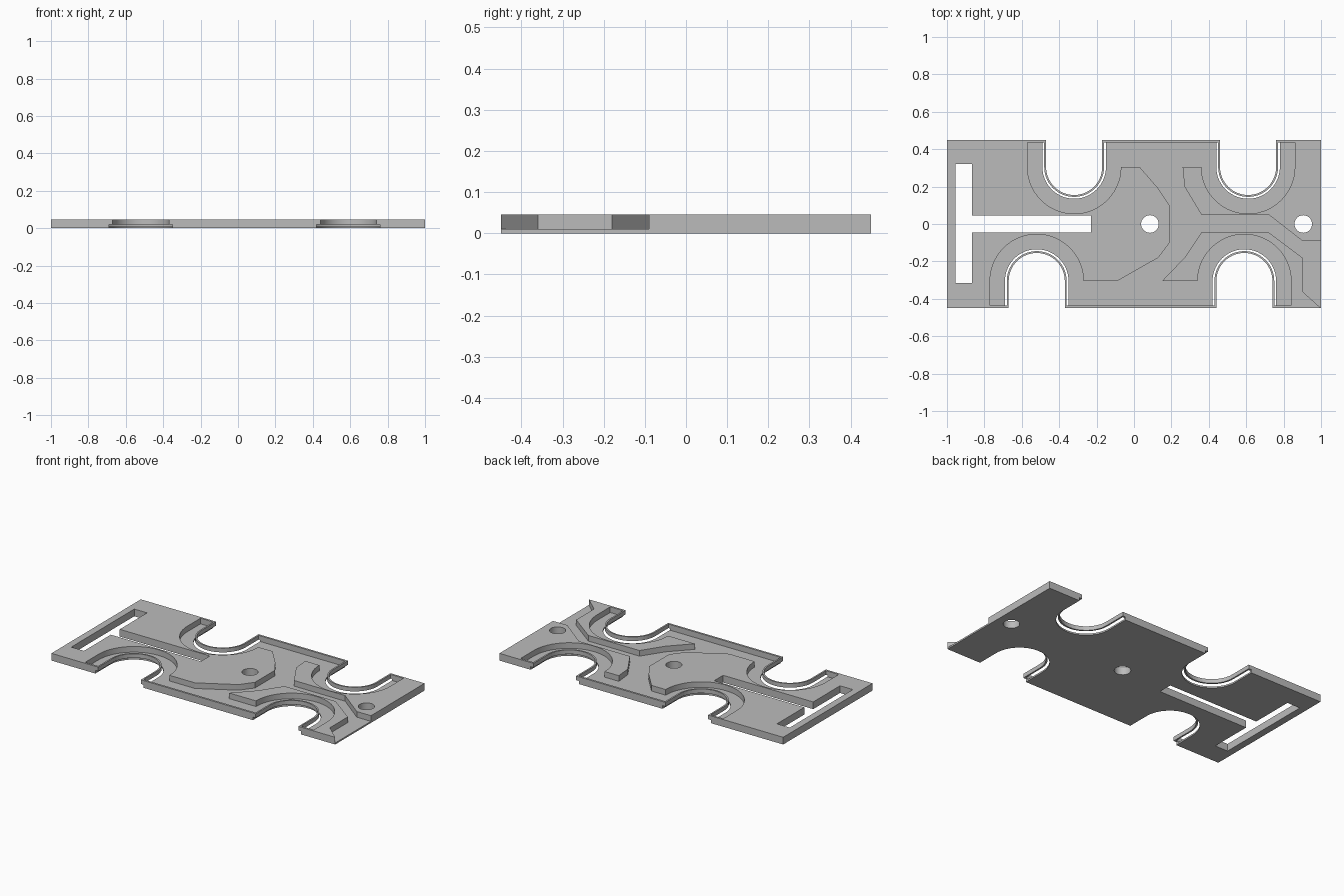
import bpy, bmesh, math

if "Cube" in bpy.data.objects:
    bpy.data.objects.remove(bpy.data.objects["Cube"], do_unlink=True)

grey = bpy.data.materials.new("plain_grey")
grey.use_nodes = True
grey.diffuse_color = (0.5, 0.5, 0.5, 1)
grey.node_tree.nodes["Principled BSDF"].inputs["Base Color"].default_value = (0.5, 0.5, 0.5, 1)

# Shared dimensions
FLOOR, LIP, TOP = 0.01, 0.02, 0.046
W, D, ARC_Y, WALL = 1.0, 0.45, 0.305, 0.437
FLOOR_R, RIM_IN, RIM_OUT, POCKET_R = 0.17, 0.15, 0.16, 0.25
BACK, FRONT = (-0.32, 0.61), (-0.52, 0.59)


def arc(cx, side, r, rightward=True, n=28):
    """Half circle bulging towards the middle of the plate."""
    pts = [(cx - r * math.cos(math.pi * i / n),
            side * (ARC_Y - r * math.sin(math.pi * i / n))) for i in range(n + 1)]
    return pts if rightward else pts[::-1]


def u_path(centres, side, r, y):
    """Edge line at y, dipping around each notch, from left to right."""
    pts = []
    for cx in centres:
        pts += [(cx - r, side * y)] + arc(cx, side, r) + [(cx + r, side * y)]
    return pts


def circle(cx, r, n=32):
    return [(cx + r * math.cos(math.tau * i / n), r * math.sin(math.tau * i / n)) for i in range(n)]


def slab(name, outline, z0, z1, holes=()):
    """Extrude a flat outline, with holes, from z0 to z1."""
    bm = bmesh.new()
    edges = []
    for loop in (outline, *holes):
        vs = [bm.verts.new((x, y, z0)) for x, y in loop]
        edges += [bm.edges.new((a, b)) for a, b in zip(vs, vs[1:] + vs[:1])]
    bmesh.ops.triangle_fill(bm, edges=edges, use_beauty=True)
    res = bmesh.ops.extrude_face_region(bm, geom=bm.faces[:], use_keep_orig=True)
    bmesh.ops.translate(bm, vec=(0, 0, z1 - z0),
                        verts=[g for g in res["geom"] if isinstance(g, bmesh.types.BMVert)])
    bmesh.ops.recalc_face_normals(bm, faces=bm.faces[:])
    bmesh.ops.dissolve_limit(bm, angle_limit=0.01, verts=bm.verts[:], edges=bm.edges[:])
    me = bpy.data.meshes.new(name)
    bm.to_mesh(me)
    bm.free()
    ob = bpy.data.objects.new(name, me)
    bpy.context.collection.objects.link(ob)
    me.materials.append(grey)
    bpy.ops.object.select_all(action="DESELECT")
    ob.select_set(True)
    bpy.context.view_layer.objects.active = ob
    bpy.ops.object.shade_smooth_by_angle(angle=math.radians(25))
    return ob


# Through openings
t_slot = [(-0.955, -0.315), (-0.865, -0.315), (-0.865, -0.045), (-0.23, -0.045),
          (-0.23, 0.045), (-0.865, 0.045), (-0.865, 0.32), (-0.955, 0.32)]
middle_hole, end_hole = circle(0.085, 0.047), circle(0.905, 0.047)

# Thin floor with four notches
floor = ([(-W, -D)] + u_path(FRONT, -1, FLOOR_R, D) + [(W, -D), (W, D)]
         + u_path(BACK, 1, FLOOR_R, D)[::-1] + [(-W, D)])
slab("floor_plate", floor, 0, FLOOR, (t_slot, middle_hole, end_hole))

# Raised left block
left = ([(-W, -D), (FRONT[0] - POCKET_R, -D)] + arc(FRONT[0], -1, POCKET_R)
        + [(-0.09, -0.305), (0.13, -0.18), (0.19, -0.1), (0.19, 0.1), (0.13, 0.19), (0.03, 0.305)]
        + arc(BACK[0], 1, POCKET_R, False) + [(BACK[0] - POCKET_R, D), (-W, D)])
slab("left_block", left, FLOOR, TOP, (t_slot, middle_hole))

# Raised blocks on either side of the diagonal channel
back_right = (arc(BACK[1], 1, POCKET_R) + [(BACK[1] + POCKET_R, D), (W, D), (W, -0.09), (0.9, -0.09),
              (0.72, 0.05), (0.36, 0.05), (0.27, 0.2), (0.26, 0.305)])
slab("back_right_block", back_right, FLOOR, TOP, (end_hole,))
front_right = (arc(FRONT[1], -1, POCKET_R) + [(FRONT[1] + POCKET_R, -D), (W, -D), (0.9, -0.36),
               (0.9, -0.18), (0.72, -0.045), (0.36, -0.045), (0.27, -0.18), (0.15, -0.305)])
slab("front_right_block", front_right, FLOOR, TOP)

# Thin rims along the long edges and around the notches
for label, centres, side in (("back", BACK, 1), ("front", FRONT, -1)):
    x0, x1 = centres[0] - POCKET_R, centres[1] + POCKET_R
    rim = ([(x0, side * D)] + u_path(centres, side, RIM_IN, D) + [(x1, side * D), (x1, side * WALL)]
           + u_path(centres, side, RIM_OUT, WALL)[::-1] + [(x0, side * WALL)])
    slab(label + "_rim", rim, LIP, TOP)
    # Wall feet joining the rim to the floor
    ends = [x0, centres[0] - FLOOR_R, centres[0] + FLOOR_R,
            centres[1] - FLOOR_R, centres[1] + FLOOR_R, x1]
    for i in range(0, 6, 2):
        a, b = ends[i], ends[i + 1]
        slab(f"{label}_wall_foot_{i // 2 + 1}",
             [(a, side * WALL), (b, side * WALL), (b, side * D), (a, side * D)], FLOOR, LIP)
